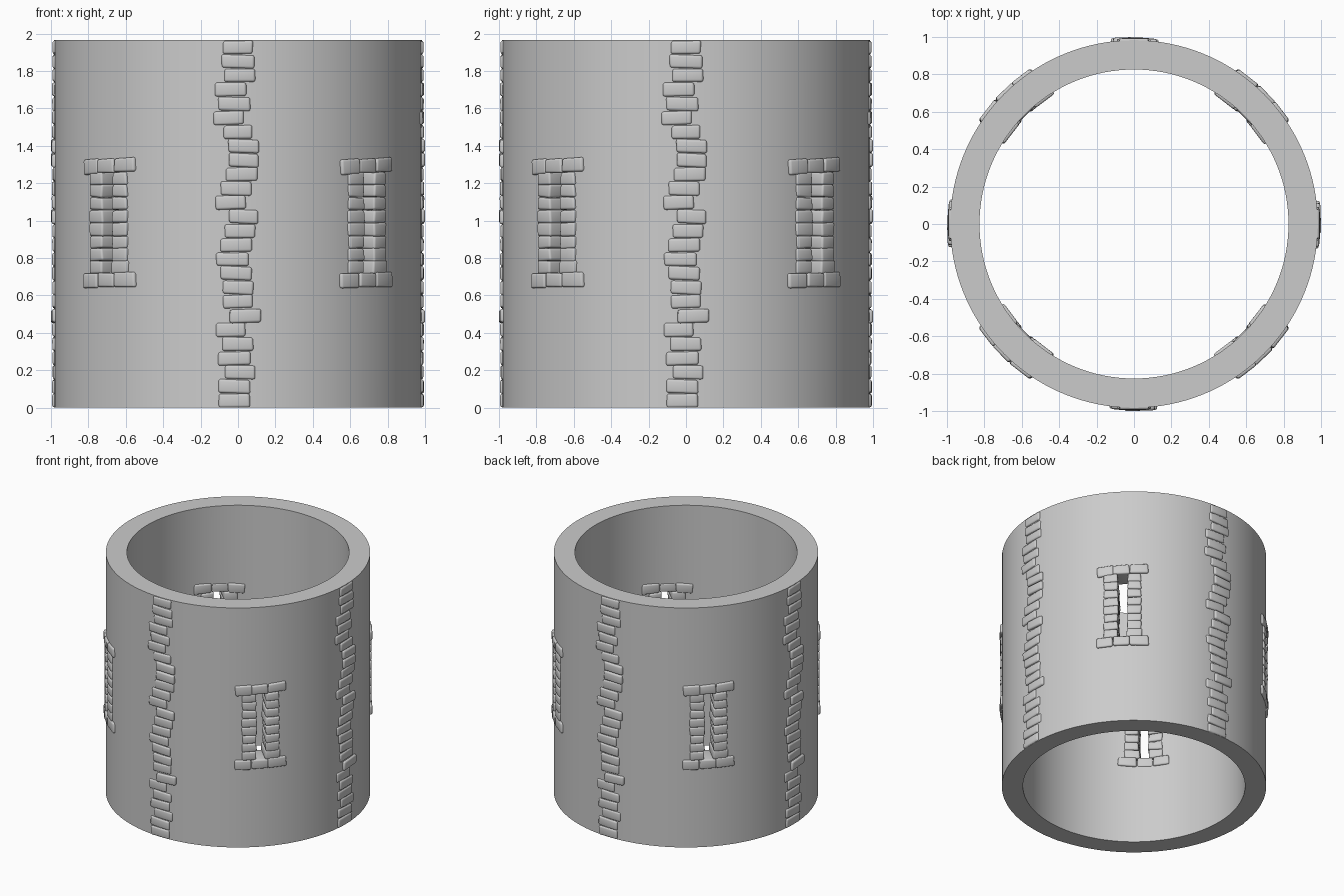
import bpy, bmesh, math, random
from mathutils import Matrix, Vector

random.seed(7)
R_OUT, R_IN, HEIGHT = 0.983, 0.826, 1.965

if "Cube" in bpy.data.objects:
    bpy.data.objects.remove(bpy.data.objects["Cube"], do_unlink=True)

# One stone grey for everything
stone_grey = bpy.data.materials.new("stone_grey")
stone_grey.use_nodes = True
grey = (0.6, 0.6, 0.6, 1)
stone_grey.diffuse_color = grey
stone_grey.node_tree.nodes["Principled BSDF"].inputs["Base Color"].default_value = grey


def finish(bm, name):
    """Turn a bmesh into a named, material-assigned object."""
    bmesh.ops.recalc_face_normals(bm, faces=bm.faces)
    mesh = bpy.data.meshes.new(name)
    bm.to_mesh(mesh)
    bm.free()
    mesh.materials.append(stone_grey)
    obj = bpy.data.objects.new(name, mesh)
    bpy.context.collection.objects.link(obj)
    return obj


def activate(obj):
    bpy.ops.object.select_all(action='DESELECT')
    obj.select_set(True)
    bpy.context.view_layer.objects.active = obj


def smooth(obj, angle):
    activate(obj)
    bpy.ops.object.shade_smooth_by_angle(angle=math.radians(angle))


def add_stone(bm, u, z, width, height, inner, outer, tilt=0.0, rough=0.005):
    """Uneven block facing -y whose depth follows the round wall."""
    for v in bmesh.ops.create_cube(bm, size=1)["verts"]:
        side = u + v.co.x * width + random.uniform(-rough, rough)
        up = z + v.co.z * height + v.co.x * tilt + random.uniform(-rough, rough)
        depth = outer if v.co.y < 0 else inner
        bend = math.sqrt(R_OUT ** 2 - side ** 2) - R_OUT
        v.co = Vector((side, -(depth + bend), min(max(up, 0), HEIGHT)))


def round_stones(bm, offset):
    bmesh.ops.bevel(bm, geom=list(bm.edges), offset=offset, segments=3,
                    profile=0.5, affect='EDGES', clamp_overlap=True)


def place_around(obj, start, names):
    """Rotate the first piece into place and repeat it every quarter turn."""
    for i, name in enumerate(names):
        piece = obj if i == 0 else obj.copy()
        if i:
            bpy.context.collection.objects.link(piece)
        piece.name = name
        piece.rotation_euler.z = math.radians(start + 90 * i)


# Tower wall: spun rectangular section
bm = bmesh.new()
section = [(R_IN, 0), (R_OUT, 0), (R_OUT, HEIGHT), (R_IN, HEIGHT)]
ring = [bm.verts.new((r, 0, z)) for r, z in section]
edges = [bm.edges.new((ring[i], ring[(i + 1) % 4])) for i in range(4)]
bmesh.ops.spin(bm, geom=ring + edges, cent=(0, 0, 0), axis=(0, 0, 1),
               angle=math.tau, steps=128, use_duplicate=False)
bmesh.ops.remove_doubles(bm, verts=bm.verts, dist=0.0005)
wall = finish(bm, "tower_wall")

# Four slots through the wall for the windows
bm = bmesh.new()
for i in range(4):
    place = (Matrix.Rotation(math.radians(45 + 90 * i), 4, 'Z')
             @ Matrix.Translation((0, -0.9, 0.99))
             @ Matrix.Diagonal((0.15, 0.4, 0.58, 1)))
    bmesh.ops.create_cube(bm, size=1, matrix=place)
cutter = finish(bm, "slot_cutter")
cutter.hide_render = True
slots = wall.modifiers.new("slots", 'BOOLEAN')
slots.operation = 'DIFFERENCE'
slots.solver = 'EXACT'
slots.object = cutter
activate(wall)
bpy.ops.object.modifier_apply(modifier="slots")
bpy.data.objects.remove(cutter, do_unlink=True)
smooth(wall, 30)

# Vertical strip of staggered stones, listed from the top (hundredths sideways)
stagger = [0, 0, 1, -4, -2, -5, 0, 3, 3, 2, -1, -4, 3, 1, -1, -3, -1, 0, 0, 4,
           -4, 0, -2, 1, -2, -2]
row = HEIGHT / len(stagger)
bm = bmesh.new()
for i, shift in enumerate(stagger):
    outer = 1.002 if shift > 2 else random.uniform(0.994, 0.998)
    add_stone(bm, shift / 100, HEIGHT - row * (i + 0.5),
              random.uniform(0.155, 0.175), row - 0.003, 0.95, outer,
              tilt=random.uniform(-0.006, 0.006), rough=0.003)
round_stones(bm, 0.013)
strip = finish(bm, "stone_strip")
smooth(strip, 50)
place_around(strip, 0, ["front_stone_strip", "left_stone_strip",
                        "back_stone_strip", "right_stone_strip"])

# Window frame: two jambs, a lintel and a sill, all reaching through the wall
bm = bmesh.new()
rows, low, high = 8, 0.715, 1.26
step = (high - low) / rows
for side in (-1, 1):
    for i in range(rows):
        add_stone(bm, side * 0.088, low + step * (i + 0.5),
                  random.uniform(0.1, 0.112), step, 0.814, 0.996)
for z, tilt in ((1.294, 0.006), (0.682, 0.002)):
    for u, width in ((-0.132, 0.12), (-0.01, 0.122), (0.122, 0.138)):
        inner = 0.822 if abs(u) < 0.05 else 0.812
        add_stone(bm, u, z + tilt * u * 8, width, 0.075, inner, 1.0, tilt)
round_stones(bm, 0.012)
frame = finish(bm, "window_frame")
smooth(frame, 50)
place_around(frame, 45, ["front_left_window_frame", "back_left_window_frame",
                         "back_right_window_frame", "front_right_window_frame"])
